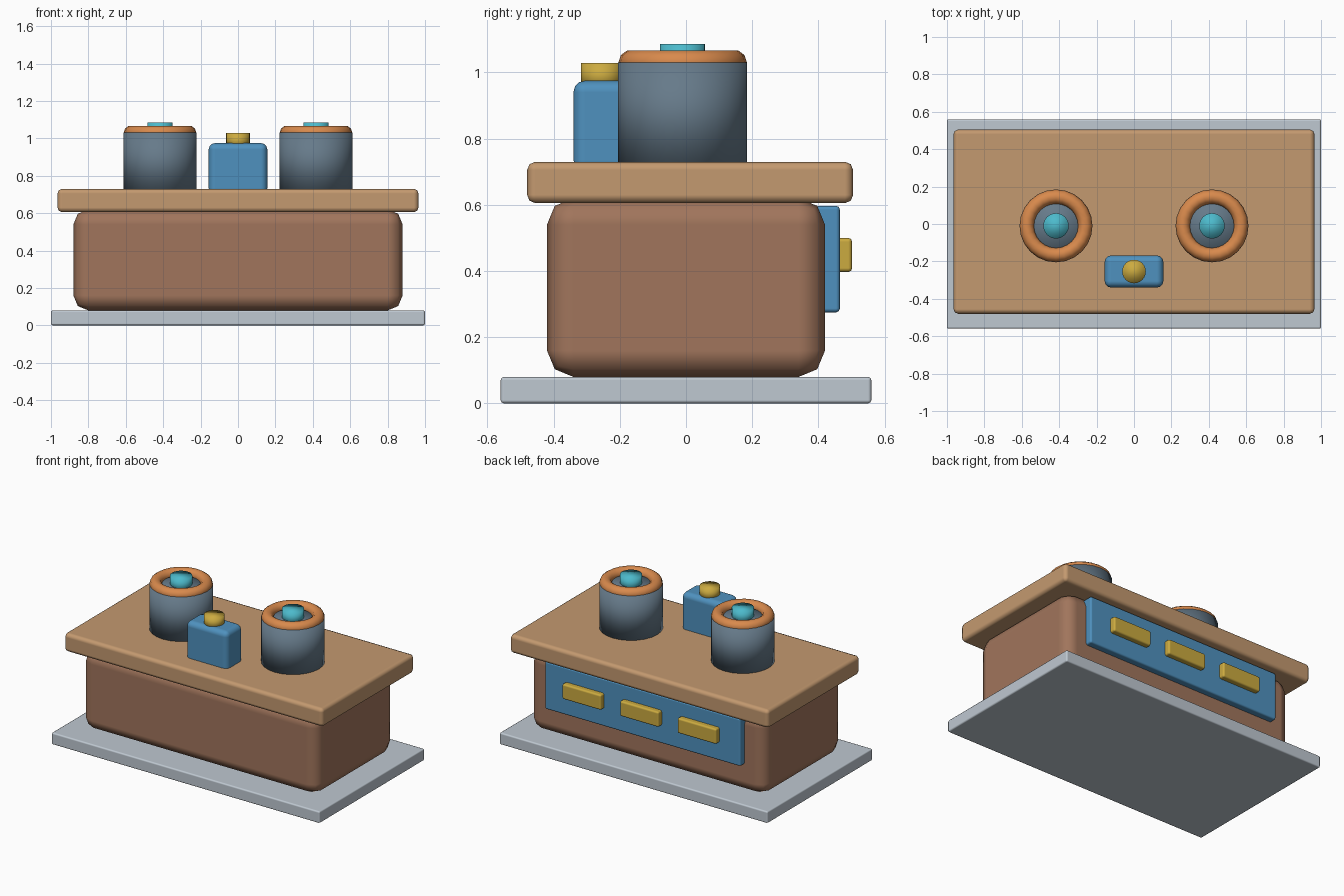
import bpy
import math

cube = bpy.data.objects.get("Cube")
if cube:
    bpy.data.objects.remove(cube, do_unlink=True)


def material(name, rgb):
    mat = bpy.data.materials.new(name)
    mat.use_nodes = True
    color = (*rgb, 1.0)
    mat.diffuse_color = color
    mat.node_tree.nodes["Principled BSDF"].inputs["Base Color"].default_value = color
    return mat


pale_grey = material("pale grey", (0.52, 0.58, 0.64))
tan = material("tan", (0.55, 0.32, 0.16))
brown = material("brown", (0.355, 0.178, 0.107))
slate = material("slate", (0.133, 0.195, 0.253))
orange = material("orange", (0.69, 0.253, 0.073))
teal = material("teal", (0.073, 0.49, 0.60))
blue = material("blue", (0.078, 0.285, 0.52))
yellow = material("yellow", (0.60, 0.405, 0.051))


def finish(name, mat):
    obj = bpy.context.object
    obj.name = obj.data.name = name
    obj.data.materials.append(mat)
    return obj


def box(name, mat, low, high, bevel, segments=2):
    """Rounded box spanning two opposite corners."""
    center = [(a + b) / 2 for a, b in zip(low, high)]
    bpy.ops.mesh.primitive_cube_add(size=1, location=center)
    obj = finish(name, mat)
    obj.scale = [b - a for a, b in zip(low, high)]
    bpy.ops.object.transform_apply(location=False, rotation=False, scale=True)
    bpy.ops.object.shade_smooth_by_angle(angle=math.radians(50))
    mod = obj.modifiers.new("rounded edges", "BEVEL")
    mod.width = bevel
    mod.segments = segments
    mod.harden_normals = True
    return obj


def cylinder(name, mat, x, y, bottom, top, radius):
    bpy.ops.mesh.primitive_cylinder_add(
        vertices=24, radius=radius, depth=top - bottom,
        location=(x, y, (bottom + top) / 2))
    obj = finish(name, mat)
    bpy.ops.object.shade_smooth()
    return obj


# Base, body and lid
box("base_plate", pale_grey, (-1, -0.56, 0), (1, 0.56, 0.08), 0.01)
box("body", brown, (-0.88, -0.42, 0.08), (0.88, 0.42, 0.62), 0.08)
box("lid", tan, (-0.965, -0.48, 0.605), (0.965, 0.505, 0.73), 0.025)

# Two drums with a ring and a centre pin
for side, x in (("right", -0.417), ("left", 0.417)):
    y = -0.01
    cylinder(f"{side}_drum", slate, x, y, 0.72, 1.03, 0.195)
    bpy.ops.mesh.primitive_torus_add(
        major_radius=0.156, minor_radius=0.038, major_segments=24,
        minor_segments=10, location=(x, y, 1.03))
    finish(f"{side}_ring", orange)
    bpy.ops.object.shade_smooth()
    cylinder(f"{side}_pin", teal, x, y, 1.0, 1.086, 0.068)

# Small block with a knob at the front
box("front_block", blue, (-0.157, -0.34, 0.70), (0.157, -0.168, 0.975), 0.035, 3)
cylinder("front_knob", yellow, 0, -0.254, 0.95, 1.028, 0.063)

# Back panel with three buttons
box("back_panel", blue, (-0.73, 0.39, 0.275), (0.73, 0.465, 0.597), 0.012)
for i in (-1, 0, 1):
    x = i * 0.43
    box(f"back_button_{i + 2}", yellow, (x - 0.145, 0.44, 0.397),
        (x + 0.145, 0.502, 0.50), 0.012)
